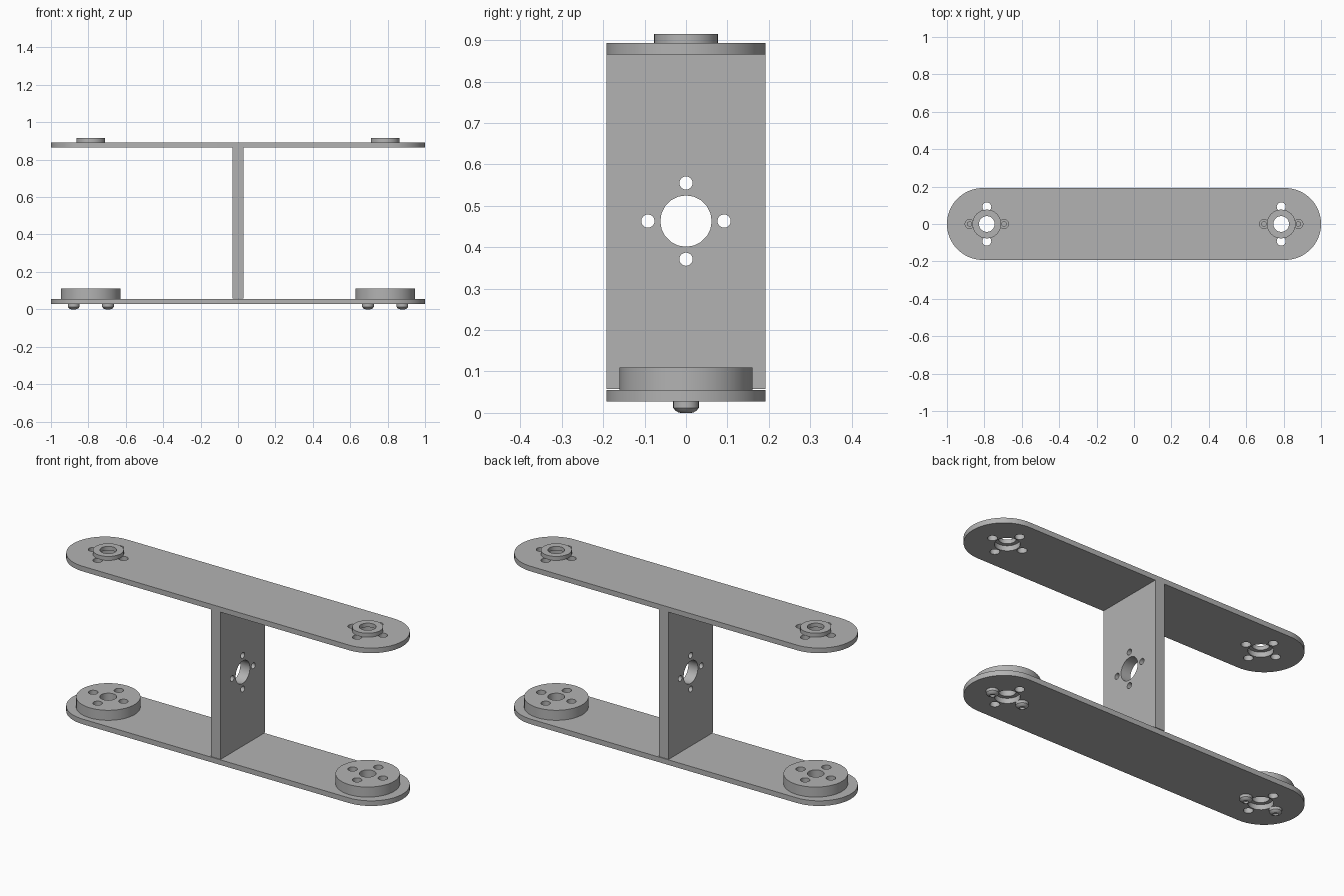
import bpy, bmesh
from math import sin, cos, pi, radians
from mathutils import Matrix, Vector

cube = bpy.data.objects.get("Cube")
if cube:
    bpy.data.objects.remove(cube, do_unlink=True)

grey = bpy.data.materials.new("light grey metal")
grey.use_nodes = True
grey.diffuse_color = (0.45, 0.45, 0.45, 1)
grey.node_tree.nodes["Principled BSDF"].inputs["Base Color"].default_value = grey.diffuse_color

HUB_X = 0.787       # hub centre on the arms
BOLT = 0.092        # bolt circle radius
HALF_W = 0.192      # half width of the arms


def finish(obj):
    """Weld, orient, shade and colour a mesh object."""
    bm = bmesh.new()
    bm.from_mesh(obj.data)
    bmesh.ops.remove_doubles(bm, verts=bm.verts, dist=0.0001)
    bmesh.ops.recalc_face_normals(bm, faces=bm.faces)
    bm.to_mesh(obj.data)
    bm.free()
    obj.data.materials.clear()
    obj.data.materials.append(grey)
    bpy.ops.object.select_all(action='DESELECT')
    obj.select_set(True)
    bpy.context.view_layer.objects.active = obj
    bpy.ops.object.shade_smooth_by_angle(angle=radians(30))


def circle(x, y, r, n=32):
    return [(x + r * cos(2 * pi * i / n), y + r * sin(2 * pi * i / n)) for i in range(n)]


def bolt_holes(x, r):
    return [circle(x + BOLT * cos(a), BOLT * sin(a), r, 20)
            for a in (0, pi / 2, pi, 3 * pi / 2)]


def slab(name, loops, low, high, turn=Matrix()):
    """Extrude an outline with holes from low to high along its normal."""
    curve = bpy.data.curves.new(name, 'CURVE')
    curve.dimensions = '2D'
    curve.fill_mode = 'BOTH'
    curve.extrude = (high - low) / 2
    for loop in loops:
        spline = curve.splines.new('POLY')
        spline.points.add(len(loop) - 1)
        for point, (x, y) in zip(spline.points, loop):
            point.co = (x, y, 0, 1)
        spline.use_cyclic_u = True
    temp = bpy.data.objects.new(name + "_profile", curve)
    bpy.context.collection.objects.link(temp)
    bpy.context.view_layer.update()
    graph = bpy.context.evaluated_depsgraph_get()
    mesh = bpy.data.meshes.new_from_object(temp.evaluated_get(graph))
    bpy.data.objects.remove(temp, do_unlink=True)
    mesh.transform(turn @ Matrix.Translation((0, 0, (low + high) / 2)))
    obj = bpy.data.objects.new(name, mesh)
    bpy.context.collection.objects.link(obj)
    finish(obj)
    return obj


def lathe(name, profile, x, y, n=24):
    """Spin a (radius, height) profile about a vertical axis."""
    bm = bmesh.new()
    verts = [bm.verts.new((r, 0, z)) for r, z in profile]
    edges = [bm.edges.new(pair) for pair in zip(verts, verts[1:])]
    bmesh.ops.spin(bm, geom=verts + edges, cent=(0, 0, 0), axis=(0, 0, 1),
                   angle=2 * pi, steps=n)
    bmesh.ops.translate(bm, verts=bm.verts, vec=Vector((x, y, 0)))
    mesh = bpy.data.meshes.new(name)
    bm.to_mesh(mesh)
    bm.free()
    obj = bpy.data.objects.new(name, mesh)
    bpy.context.collection.objects.link(obj)
    finish(obj)


# Upper and lower arms with round ends and hub holes
steps = 32
ends = [(1, -pi / 2), (-1, pi / 2)]
outline = [(side * (1 - HALF_W) + HALF_W * cos(start + pi * i / steps),
            HALF_W * sin(start + pi * i / steps))
           for side, start in ends for i in range(steps + 1)]
arm_holes = [h for x in (-HUB_X, HUB_X)
             for h in [circle(x, 0, 0.062)] + bolt_holes(x, 0.024)]
slab("lower_arm", [outline] + arm_holes, 0.027, 0.055)
slab("upper_arm", [outline] + arm_holes, 0.865, 0.893)

# Central web, drawn in the y-z plane and extruded along x
to_side = Matrix(((0, 0, 1, 0), (1, 0, 0, 0), (0, 1, 0, 0.463), (0, 0, 0, 1)))
half_h = 0.405
web = [(-HALF_W, -half_h), (HALF_W, -half_h), (HALF_W, half_h), (-HALF_W, half_h)]
slab("centre_web", [web, circle(0, 0, 0.062, 20)] + bolt_holes(0, 0.016),
     -0.029, 0.029, to_side)

# Hub discs, washers and button-head screws at both ends
screw = [(0, 0.01), (0.013, 0.01), (0.013, 0.0), (0.018, 0.001), (0.025, 0.005),
         (0.031, 0.012), (0.031, 0.027), (0.014, 0.027), (0.014, 0.09), (0, 0.09)]
for side, x in (("right", -HUB_X), ("left", HUB_X)):
    slab(side + "_hub_disc",
         [circle(x, 0, 0.16, 48), circle(x, 0, 0.042)] + bolt_holes(x, 0.024),
         0.055, 0.11)
    slab(side + "_washer", [circle(x, 0, 0.077), circle(x, 0, 0.042)], 0.893, 0.915)
    for place, dx in (("inner", -BOLT), ("outer", BOLT)):
        lathe(f"{side}_{place}_screw", screw, x + dx * (1 if x > 0 else -1), 0)
